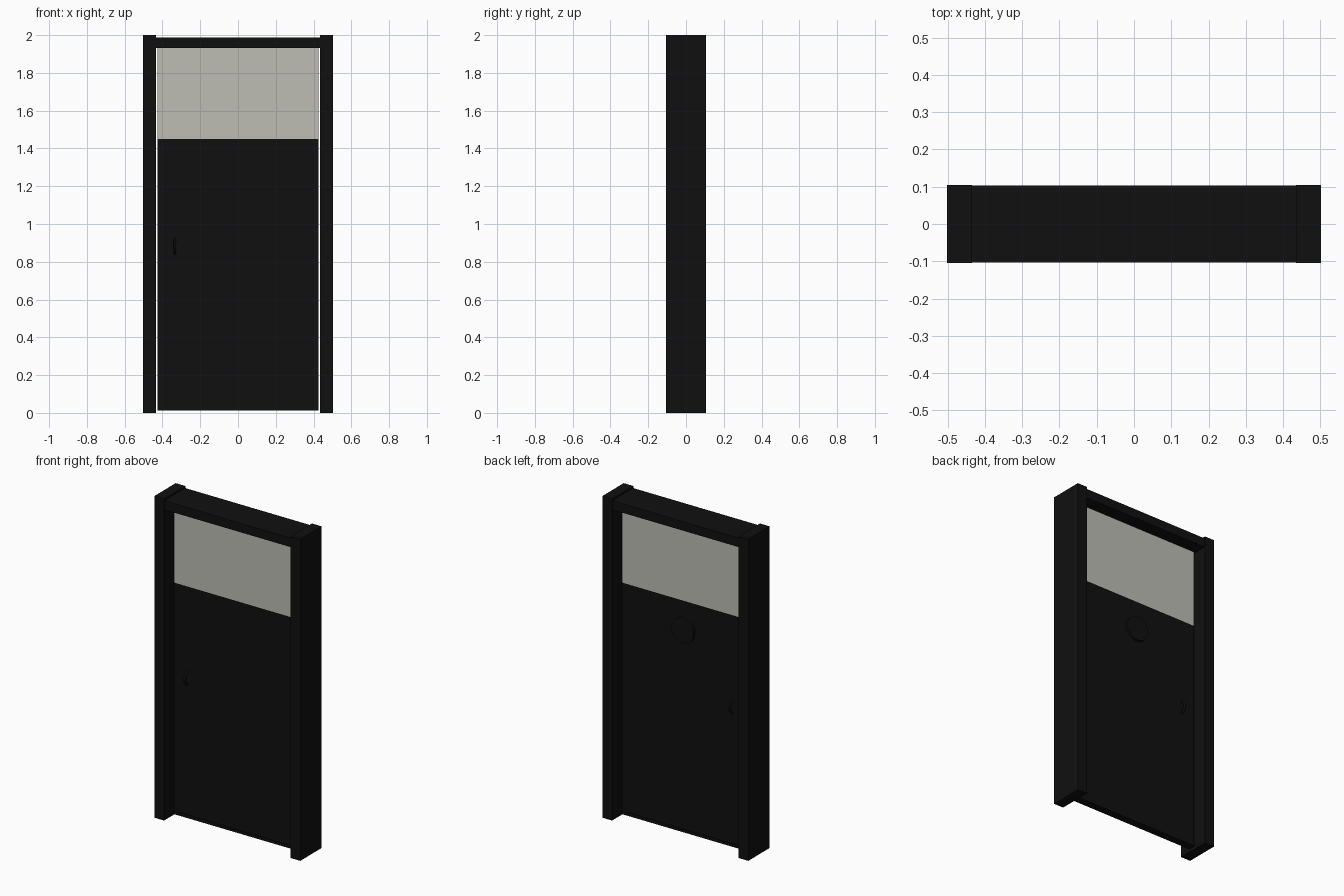
import bpy, math
from mathutils import Vector

if "Cube" in bpy.data.objects:
    bpy.data.objects.remove(bpy.data.objects["Cube"])


def material(name, rgb):
    m = bpy.data.materials.new(name)
    m.diffuse_color = (*rgb, 1)
    m.use_nodes = True
    m.node_tree.nodes["Principled BSDF"].inputs["Base Color"].default_value = m.diffuse_color
    return m


BLACK = material("black paint", (0.005, 0.005, 0.005))
GLASS = material("pale grey glass", (0.51, 0.51, 0.46))


def box(name, x, y, z, mat):
    """Box from (min, max) ranges on each axis."""
    bpy.ops.mesh.primitive_cube_add(size=1)
    o = bpy.context.object
    o.name = name
    lo, hi = Vector((x[0], y[0], z[0])), Vector((x[1], y[1], z[1]))
    for v in o.data.vertices:
        v.co = (lo + hi) / 2 + v.co * (hi - lo)
    o.data.materials.append(mat)
    return o


# Frame: two posts and a slightly lower lintel
for side, x in (("left", (-0.502, -0.435)), ("right", (0.435, 0.502))):
    box(side + "_post", x, (-0.105, 0.105), (0, 2), BLACK)
box("lintel", (-0.435, 0.435), (-0.103, 0.103), (1.932, 1.988), BLACK)

# Door leaf with full-width window above it
box("door_panel", (-0.426, 0.426), (-0.02, 0.02), (0.012, 1.45), BLACK)
box("window", (-0.426, 0.426), (-0.02, 0.02), (1.45, 1.932), GLASS)
box("door_sweep", (-0.426, 0.426), (-0.024, 0.024), (0.012, 0.03), BLACK)

# Bow handles on both faces of the door
for name, s in (("front_handle", -1), ("back_handle", 1)):
    cu = bpy.data.curves.new(name, 'CURVE')
    cu.dimensions = '3D'
    cu.bevel_depth = 0.007
    cu.bevel_resolution = 2
    cu.use_fill_caps = True
    sp = cu.splines.new('POLY')
    n = 12
    sp.points.add(n)
    for i, p in enumerate(sp.points):
        a = math.pi * i / n
        p.co = (-0.334, s * (0.018 + 0.03 * math.sin(a)),
                0.882 + 0.038 * math.cos(a), 1)
    cu.materials.append(BLACK)
    bpy.context.collection.objects.link(bpy.data.objects.new(name, cu))

# Round plate on the back of the door
bpy.ops.mesh.primitive_cylinder_add(vertices=32, radius=0.077, depth=0.02,
                                    location=(0, 0.025, 1.27),
                                    rotation=(math.pi / 2, 0, 0))
disc = bpy.context.object
disc.name = "round_plate"
disc.data.materials.append(BLACK)
bpy.ops.object.shade_smooth_by_angle()
